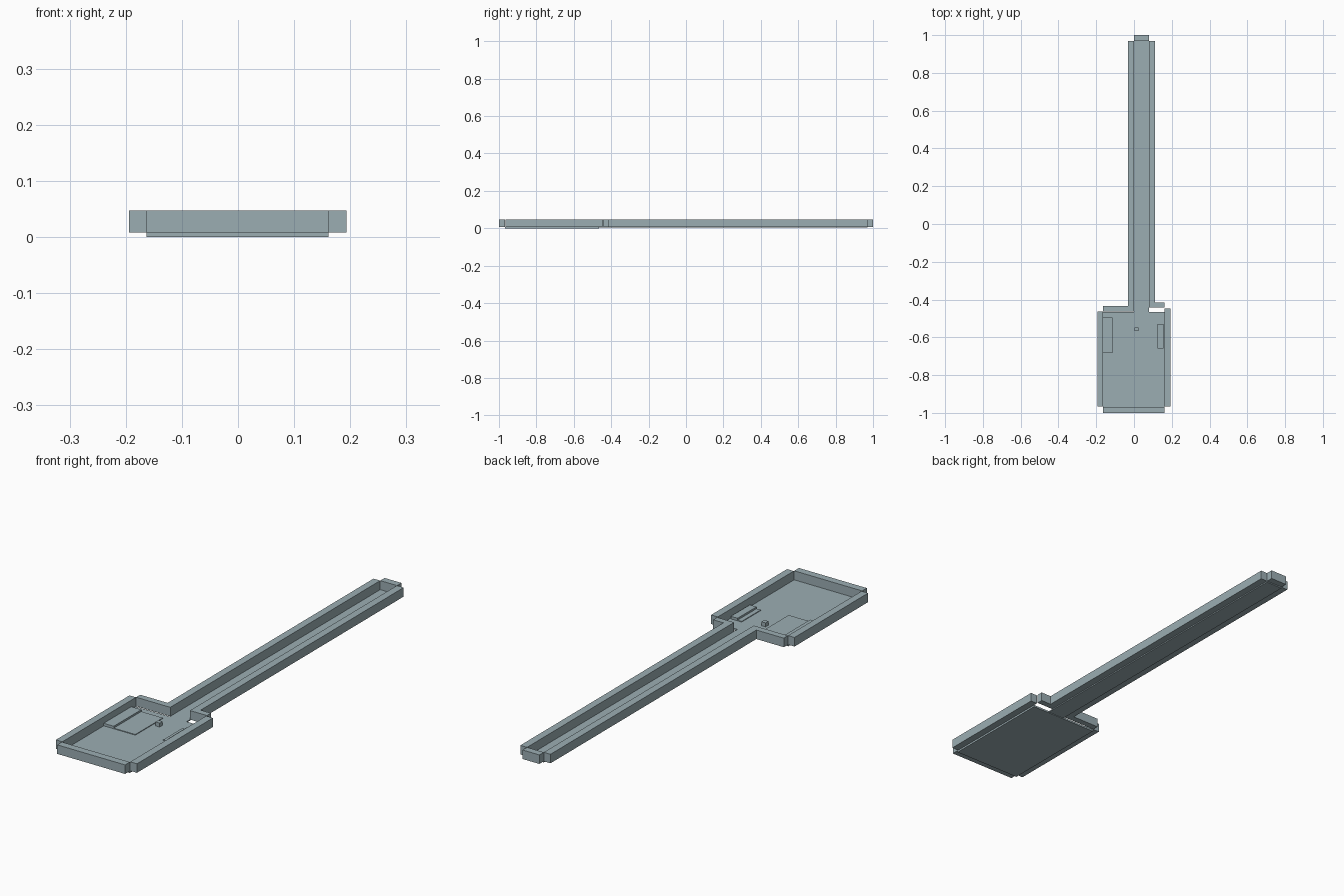
import bpy
import bmesh

if "Cube" in bpy.data.objects:
    bpy.data.objects.remove(bpy.data.objects["Cube"])

grey = bpy.data.materials.new("blue_grey")
grey.diffuse_color = (0.33, 0.42, 0.45, 1.0)
grey.use_nodes = True
grey.node_tree.nodes["Principled BSDF"].inputs["Base Color"].default_value = grey.diffuse_color


def box(name, x0, x1, y0, y1, z0, z1):
    """Box between the given limits, with flat faces."""
    bm = bmesh.new()
    bmesh.ops.create_cube(bm, size=1)
    for v in bm.verts:
        v.co = (x1 if v.co.x > 0 else x0,
                y1 if v.co.y > 0 else y0,
                z1 if v.co.z > 0 else z0)
    mesh = bpy.data.meshes.new(name)
    bm.to_mesh(mesh)
    bm.free()
    mesh.materials.append(grey)
    obj = bpy.data.objects.new(name, mesh)
    bpy.context.collection.objects.link(obj)
    return obj


FLOOR, TOP = 0.008, 0.047

# Floors of the room and the long corridor
box("room_floor", -0.163, 0.161, -0.968, -0.465, 0.0, FLOOR)
box("corridor_floor", 0.0, 0.08, -0.465, 0.97, 0.003, FLOOR)

# Walls, standing just outside the floors
walls = {
    "room_left_wall": (-0.194, -0.163, -0.965, -0.463),
    "room_right_wall": (0.161, 0.193, -0.965, -0.447),
    "room_front_wall": (-0.163, 0.161, -1.0, -0.968),
    "room_back_left_wall": (-0.163, -0.032, -0.434, -0.462),
    "room_back_right_wall": (0.112, 0.161, -0.442, -0.415),
    "corridor_left_wall": (-0.032, 0.0, -0.462, 0.97),
    "corridor_right_wall": (0.08, 0.112, -0.442, 0.97),
    "corridor_end_wall": (0.0, 0.08, 0.97, 1.0),
}
for name, (x0, x1, y0, y1) in walls.items():
    box(name, x0, x1, min(y0, y1), max(y0, y1), FLOOR, TOP)

# Low furniture: thin slabs with a raised strip along the wall side
box("left_slab", -0.163, -0.012, -0.683, -0.495, FLOOR, 0.011)
box("left_raised_strip", -0.163, -0.115, -0.683, -0.495, FLOOR, 0.019)
box("right_slab", 0.105, 0.157, -0.66, -0.53, FLOOR, 0.011)
box("right_raised_strip", 0.125, 0.157, -0.66, -0.53, FLOOR, 0.019)

# Small stool in the open floor
box("stool", 0.003, 0.023, -0.567, -0.547, FLOOR, 0.025)
